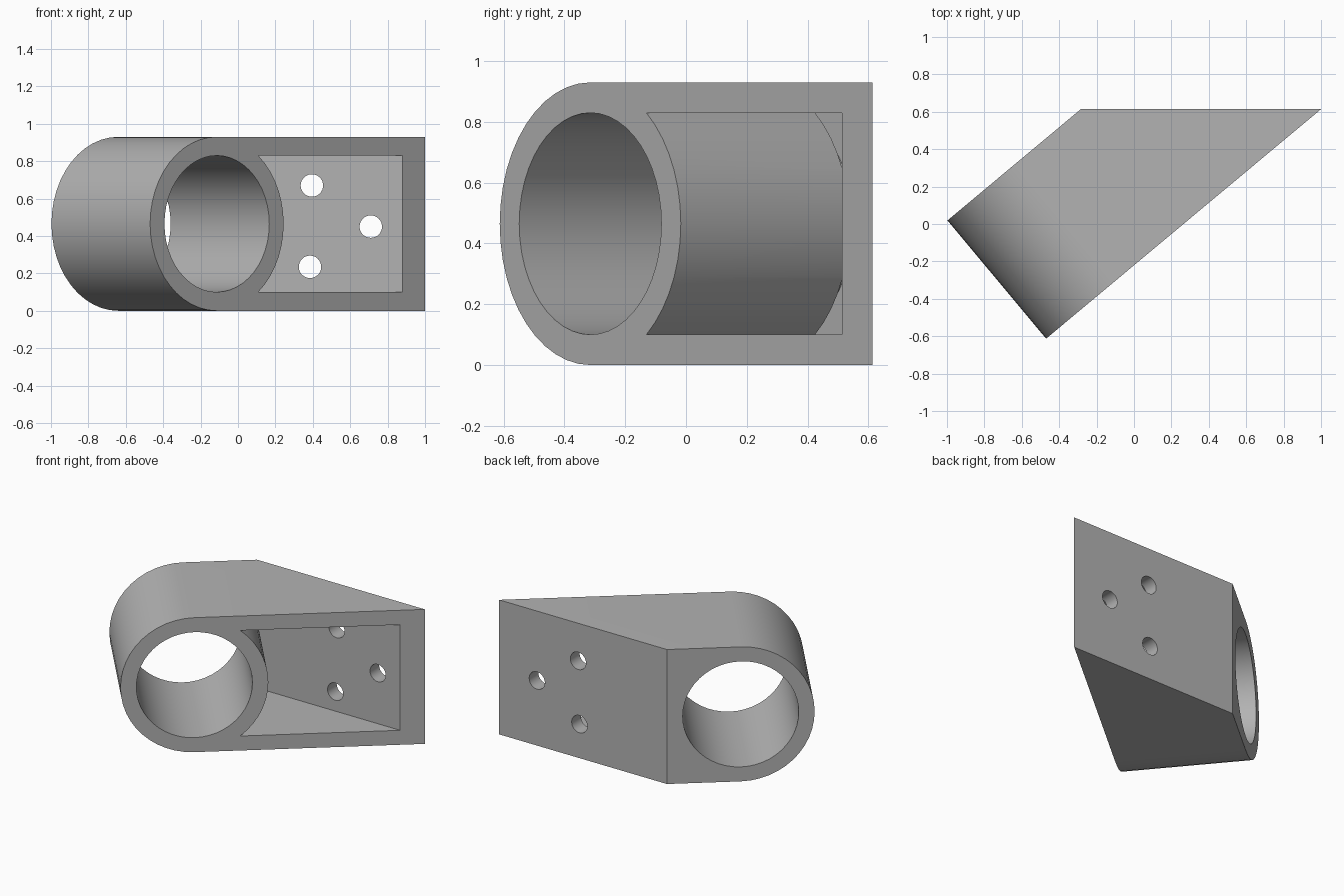
import bpy, bmesh
from math import sin, cos, pi, radians, asin
from mathutils import Matrix, Vector

cube = bpy.data.objects.get("Cube")
if cube:
    bpy.data.objects.remove(cube, do_unlink=True)

ANGLE = radians(39.85)       # turn of the tube about the vertical
R, BORE = 0.465, 0.365       # outer and inner tube radius
WALL = R - BORE
DEPTH, BACK = 0.823, 0.614   # tube length, mounting face y
SEGS = 48

# Local frame: x along the open face, y into the body, z up
FRAME = Matrix.Translation((-0.47, -0.613, 0)) @ Matrix.Rotation(ANGLE, 4, "Z")


def arc(r, start, end, steps):
    """Points on a circle about the tube axis, as (x, z)."""
    angles = [start + (end - start) * i / steps for i in range(steps + 1)]
    return [(R + r * cos(a), R + r * sin(a)) for a in angles]


def prism(name, profile, y0, y1, cut_y=None):
    """Extrude an x-z profile along y, optionally trimmed flat at world y."""
    bm = bmesh.new()
    face = bm.faces.new([bm.verts.new((x, y0, z)) for x, z in profile])
    ext = bmesh.ops.extrude_face_region(bm, geom=[face])["geom"]
    moved = [g for g in ext if isinstance(g, bmesh.types.BMVert)]
    bmesh.ops.translate(bm, verts=moved, vec=(0, y1 - y0, 0))
    bm.transform(FRAME)
    if cut_y is not None:
        geom = bm.verts[:] + bm.edges[:] + bm.faces[:]
        cut = bmesh.ops.bisect_plane(bm, geom=geom, plane_co=(0, cut_y, 0),
                                     plane_no=(0, 1, 0), clear_outer=True)
        edges = [g for g in cut["geom_cut"] if isinstance(g, bmesh.types.BMEdge)]
        bmesh.ops.contextual_create(bm, geom=edges)
    bmesh.ops.recalc_face_normals(bm, faces=bm.faces[:])
    mesh = bpy.data.meshes.new(name)
    bm.to_mesh(mesh)
    bm.free()
    obj = bpy.data.objects.new(name, mesh)
    bpy.context.collection.objects.link(obj)
    return obj


# Body: rounded tube end running into a wedge
body = prism("bracket_body",
             arc(R, pi / 2, 3 * pi / 2, SEGS // 2) + [(2, 0), (2, 2 * R)],
             0, DEPTH, BACK)

# Cutters: bore, wedge pocket and screw holes
bore = prism("bore_cutter", arc(BORE, 0, 2 * pi, SEGS)[:-1], -0.2, DEPTH + 0.2)
reach = asin(BORE / R)
pocket = prism("pocket_cutter",
               arc(R, -reach, reach, 14) + [(2.3, R + BORE), (2.3, R - BORE)],
               -0.2, DEPTH - WALL, BACK - WALL)
cutters = [bore, pocket]
for x, z in [(0.395, 0.67), (0.71, 0.45), (0.385, 0.235)]:
    bpy.ops.mesh.primitive_cylinder_add(vertices=32, radius=0.06, depth=0.3,
                                        location=(x, BACK, z),
                                        rotation=(pi / 2, 0, 0))
    hole = bpy.context.object
    hole.name = "screw_hole_cutter"
    cutters.append(hole)

bpy.ops.object.select_all(action="DESELECT")
bpy.context.view_layer.objects.active = body
body.select_set(True)
for cutter in cutters:
    cutter.hide_render = True
    mod = body.modifiers.new("cut", "BOOLEAN")
    mod.operation, mod.solver, mod.object = "DIFFERENCE", "EXACT", cutter
    bpy.ops.object.modifier_apply(modifier=mod.name)
    bpy.data.objects.remove(cutter, do_unlink=True)

# Plain grey finish, smooth curves with crisp edges
grey = bpy.data.materials.new("grey")
grey.use_nodes = True
colour = (0.45, 0.45, 0.45, 1)
grey.diffuse_color = colour
grey.node_tree.nodes["Principled BSDF"].inputs["Base Color"].default_value = colour
body.data.materials.clear()
body.data.materials.append(grey)
bpy.ops.object.shade_smooth_by_angle(angle=radians(30))
